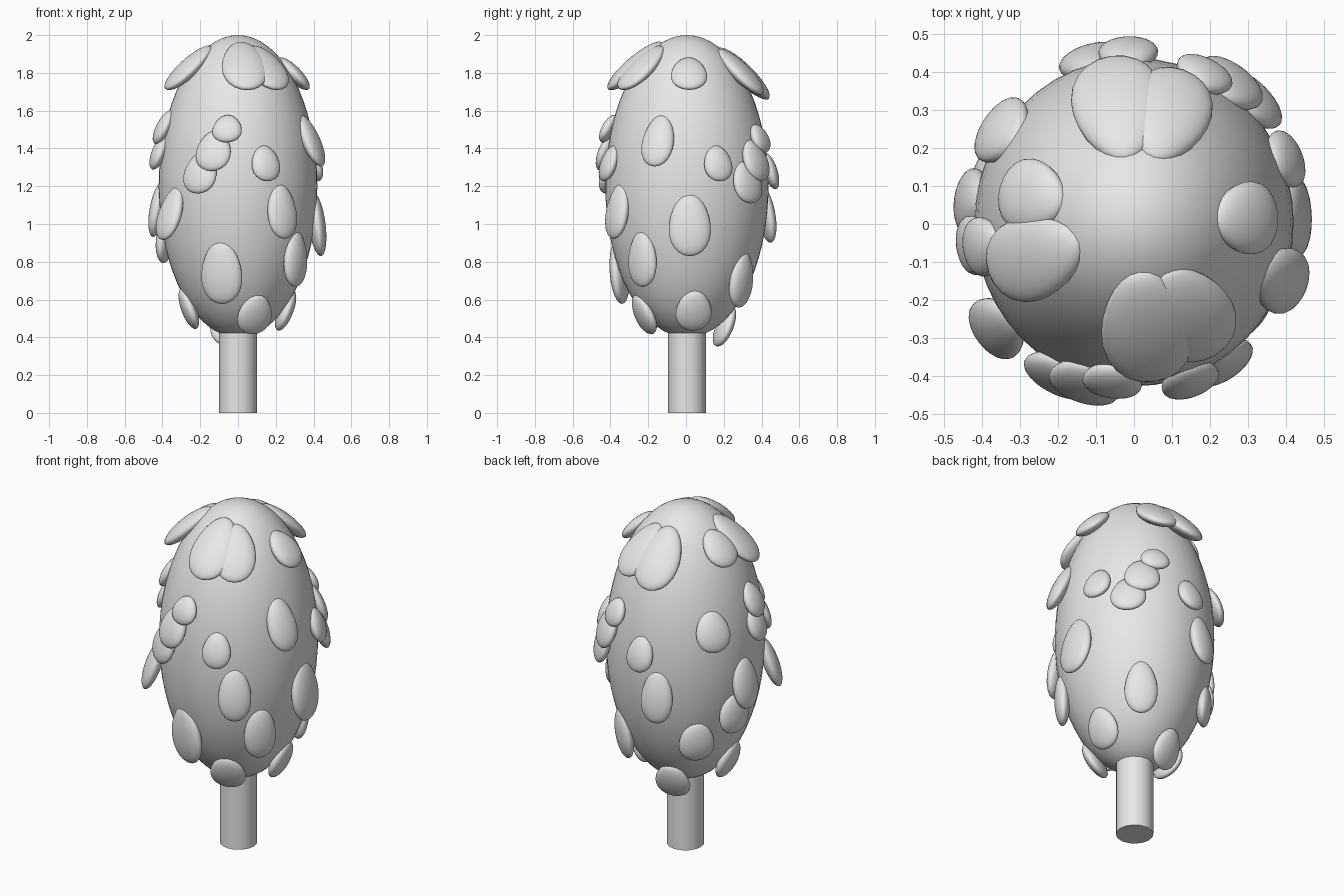
import bpy, bmesh, math
from mathutils import Matrix, Vector

cube = bpy.data.objects.get("Cube")
if cube:
    bpy.data.objects.remove(cube, do_unlink=True)

# Single pale grey material
grey = bpy.data.materials.new("pale grey")
grey.use_nodes = True
colour = (0.8, 0.8, 0.8, 1)
grey.diffuse_color = colour
for node in grey.node_tree.nodes:
    if node.type == "BSDF_PRINCIPLED":
        node.inputs["Base Color"].default_value = colour

RADIUS_X, RADIUS_Y, HALF_HEIGHT, MIDDLE = 0.42, 0.432, 0.8, 1.2
CENTRE_Y = 0.005


def add_object(name, mesh):
    obj = bpy.data.objects.new(name, mesh)
    bpy.context.scene.collection.objects.link(obj)
    return obj


def finish(name, bm):
    mesh = bpy.data.meshes.new(name)
    for face in bm.faces:
        face.smooth = True
    bm.to_mesh(mesh)
    bm.free()
    mesh.materials.append(grey)
    return mesh


# Crown: tall ellipsoid
bm = bmesh.new()
bmesh.ops.create_uvsphere(bm, u_segments=48, v_segments=32, radius=1)
bmesh.ops.scale(bm, vec=(RADIUS_X, RADIUS_Y, HALF_HEIGHT), verts=bm.verts)
crown = add_object("crown", finish("crown", bm))
crown.location = (0, CENTRE_Y, MIDDLE)

# Trunk: plain post sunk into the crown
bm = bmesh.new()
bmesh.ops.create_cone(bm, cap_ends=True, segments=16, radius1=0.1,
                      radius2=0.1, depth=0.5)
for face in bm.faces:
    face.smooth = abs(face.normal.z) < 0.5
trunk_mesh = finish("trunk", bm)
trunk = add_object("trunk", trunk_mesh)
trunk.location = (0, CENTRE_Y, 0.25)
bpy.context.view_layer.objects.active = trunk
trunk.select_set(True)
bpy.ops.object.shade_smooth_by_angle(angle=math.radians(40))

# Leaf shape shared by all leaves: egg, wider at its lower end (+y)
bm = bmesh.new()
bmesh.ops.create_uvsphere(bm, u_segments=24, v_segments=16, radius=0.5)
for v in bm.verts:
    v.co.x *= 1 + 0.35 * v.co.y
leaf_mesh = finish("leaf", bm)

# Leaf sizes: width, length, thickness
TINY = (0.155, 0.16, 0.07)
SMALL = (0.155, 0.2, 0.075)
ROUND = (0.19, 0.23, 0.08)
LONG = (0.175, 0.3, 0.085)
LARGE = (0.22, 0.34, 0.09)
BROAD = (0.24, 0.38, 0.1)


def add_leaf(name, turn, height, size, lift=0.012, tilt=15):
    """Lay a leaf on the crown, its lower end tilted outward."""
    a = math.radians(turn)
    level = (height - MIDDLE) / HALF_HEIGHT
    ring = math.sqrt(1 - level * level)
    out = Vector((math.cos(a), math.sin(a), 0))
    point = Vector((RADIUS_X * ring * out.x, RADIUS_Y * ring * out.y, level * HALF_HEIGHT))
    normal = Vector((point.x / RADIUS_X ** 2, point.y / RADIUS_Y ** 2,
                     point.z / HALF_HEIGHT ** 2)).normalized()
    side = Vector((0, 0, 1)).cross(normal).normalized()
    down = side.cross(normal) * -1
    if down.z > 0:
        down.negate()
    t = math.radians(tilt)
    along = down * math.cos(t) + normal * math.sin(t)
    face_out = side.cross(along)
    if face_out.dot(normal) < 0:
        side.negate()
        face_out.negate()
    basis = Matrix((side, along, face_out)).transposed().to_4x4()
    place = point + normal * lift + Vector((0, CENTRE_Y, MIDDLE))
    leaf = add_object(name, leaf_mesh)
    leaf.matrix_world = Matrix.Translation(place) @ basis @ Matrix.Diagonal((*size, 1))


# Turn is in degrees around the trunk from +x, then height
groups = {
    "top_leaf": [
        (277, 1.83, BROAD), (302, 1.82, LARGE), (2, 1.79, ROUND),
        (72, 1.8, LARGE), (98, 1.79, BROAD), (166, 1.82, ROUND),
        (199, 1.82, LARGE)],
    "upper_leaf": [
        (290, 1.32, SMALL), (339, 1.44, LONG), (22, 1.32, SMALL),
        (92, 1.28, SMALL), (146, 1.42, ROUND), (189, 1.51, SMALL),
        (188, 1.38, SMALL)],
    "middle_leaf": [
        (303, 1.07, LONG), (2, 1.0, LARGE), (105, 1.05, LONG),
        (173, 1.08, LONG), (165, 0.91, ROUND), (323, 0.82, LONG),
        (135, 0.77, ROUND)],
    "lower_leaf": [
        (256, 0.75, LARGE), (55, 0.71, LONG), (292, 0.53, ROUND),
        (8, 0.55, ROUND), (186, 0.56, ROUND)],
}
for name, leaves in groups.items():
    for turn, height, size in leaves:
        add_leaf(name, turn, height, size)

# Overlapping leaf clusters, front and back
for name, start, top, step in (("front_cluster", 262, 1.5, -9.5),
                               ("back_cluster", 64, 1.45, -9.5)):
    for i, size in enumerate((TINY, ROUND, ROUND)):
        add_leaf(name, start + i * step, top - i * 0.115, size, lift=0.02)

# Two leaves that stand out further
add_leaf("side_leaf", 217, 1.06, LONG, lift=0.035, tilt=25)
add_leaf("hanging_leaf", 106, 0.48, ROUND, lift=0.03, tilt=25)
